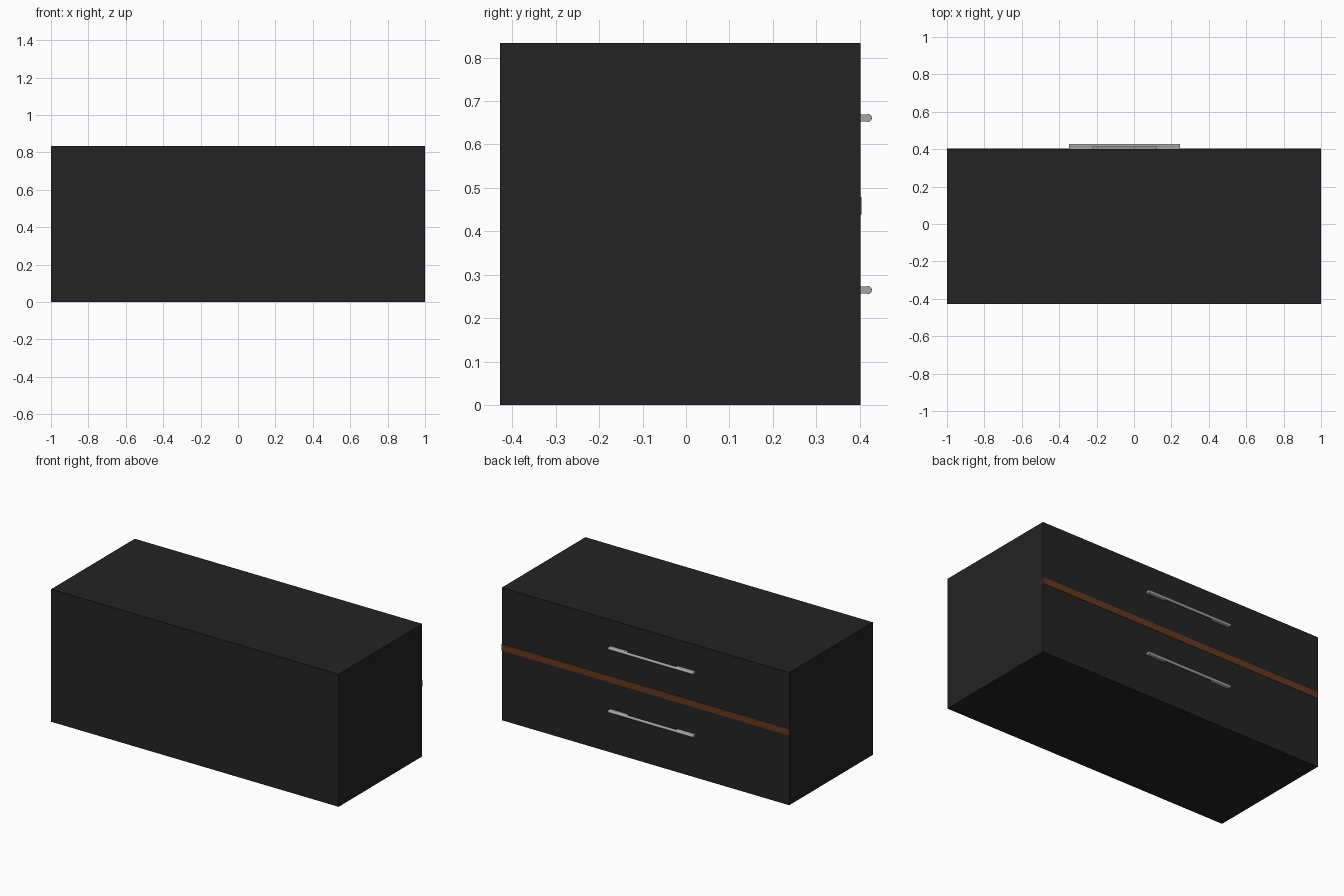
import bpy
import math

if "Cube" in bpy.data.objects:
    bpy.data.objects.remove(bpy.data.objects["Cube"])


def material(name, colour):
    m = bpy.data.materials.new(name)
    m.diffuse_color = (*colour, 1)
    m.use_nodes = True
    m.node_tree.nodes["Principled BSDF"].inputs["Base Color"].default_value = m.diffuse_color
    return m


BLACK = material("black_panel", (0.017, 0.017, 0.017))
BROWN = material("brown_wood", (0.13, 0.038, 0.012))
STEEL = material("grey_metal", (0.38, 0.38, 0.38))


def box(name, lo, hi, mat):
    bpy.ops.mesh.primitive_cube_add(size=1, location=[(a + b) / 2 for a, b in zip(lo, hi)])
    ob = bpy.context.object
    ob.name = name
    ob.scale = [b - a for a, b in zip(lo, hi)]
    bpy.ops.object.transform_apply(location=False, rotation=False, scale=True)
    ob.data.materials.append(mat)
    return ob


BACK, FACE = -0.428, 0.402      # drawers face +y
X0, X1 = -0.347, 0.245          # handle span

# cabinet body
box("cabinet_body", (-1, BACK, 0), (1, FACE, 0.834), BLACK)

# wooden strip between the two drawer fronts
box("divider_strip", (-1, FACE - 0.02, 0.439), (1, FACE + 0.002, 0.479), BROWN)

# one bar handle with two long feet per drawer
for label, z in (("lower", 0.265), ("upper", 0.661)):
    bpy.ops.mesh.primitive_cylinder_add(
        vertices=20, radius=0.009, depth=X1 - X0,
        location=((X0 + X1) / 2, 0.419, z), rotation=(0, math.pi / 2, 0))
    bar = bpy.context.object
    bar.name = label + "_handle_bar"
    bar.data.materials.append(STEEL)
    bpy.ops.object.shade_smooth_by_angle()
    for side, a, b in (("left", X0, X0 + 0.125), ("right", X1 - 0.125, X1)):
        box(f"{label}_handle_foot_{side}", (a, FACE - 0.002, z - 0.008),
            (b, 0.416, z + 0.008), STEEL)
